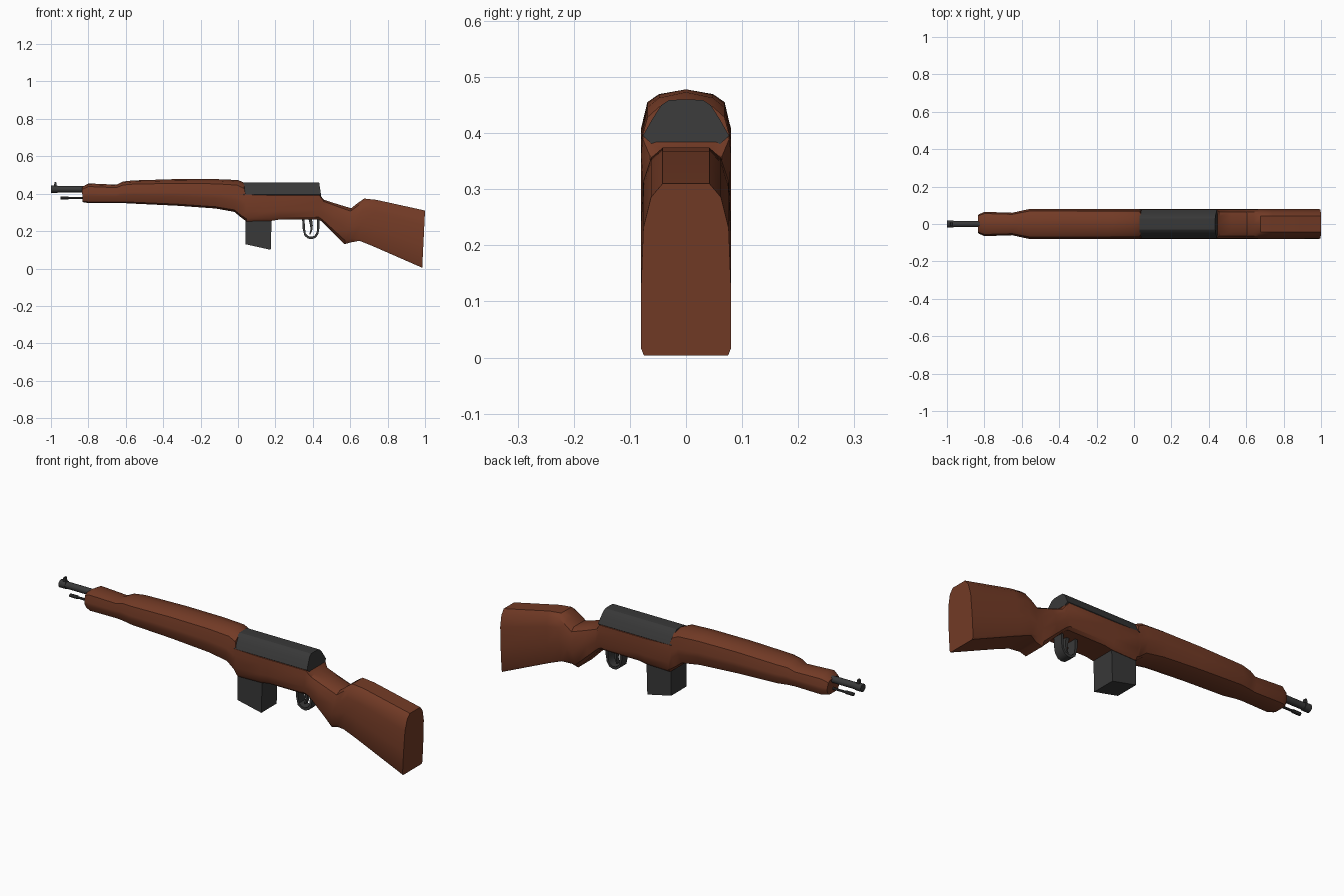
import bpy, bmesh, math
from mathutils import Vector

if "Cube" in bpy.data.objects:
    bpy.data.objects.remove(bpy.data.objects["Cube"])


def material(name, rgb):
    m = bpy.data.materials.new(name)
    m.diffuse_color = (*rgb, 1)
    m.use_nodes = True
    m.node_tree.nodes["Principled BSDF"].inputs["Base Color"].default_value = m.diffuse_color
    return m


WOOD = material("red brown wood", (0.17, 0.043, 0.019))
STEEL = material("dark steel", (0.04, 0.04, 0.04))


def finish(bm, name, mat, angle=30):
    bmesh.ops.recalc_face_normals(bm, faces=bm.faces)
    me = bpy.data.meshes.new(name)
    bm.to_mesh(me)
    bm.free()
    me.materials.append(mat)
    ob = bpy.data.objects.new(name, me)
    bpy.context.collection.objects.link(ob)
    bpy.ops.object.select_all(action='DESELECT')
    bpy.context.view_layer.objects.active = ob
    ob.select_set(True)
    bpy.ops.object.shade_smooth_by_angle(angle=math.radians(angle))
    return ob


def loft(name, rings, mat, angle=30, closed=False):
    """Skin a row of equal-length point rings and cap the ends."""
    bm = bmesh.new()
    rows = [[bm.verts.new(p) for p in r] for r in rings]
    n = len(rows[0])
    pairs = list(zip(rows, rows[1:])) + ([(rows[-1], rows[0])] if closed else [])
    for a, b in pairs:
        for i in range(n):
            j = (i + 1) % n
            bm.faces.new((a[i], a[j], b[j], b[i]))
    if not closed:
        bm.faces.new(rows[0])
        bm.faces.new(rows[-1])
    return finish(bm, name, mat, angle)


def mirrored(half):
    """Half section (top centre to bottom centre) made into a full ring."""
    return half + [(-y, z) for y, z in half[-2:0:-1]]


def cylinder(name, x0, x1, z, r, mat, sides=14):
    rings = [[(x, r * math.cos(2 * math.pi * i / sides), z + r * math.sin(2 * math.pi * i / sides))
              for i in range(sides)] for x in (x0, x1)]
    return loft(name, rings, mat, 35)


# wooden stock: normalised half sections (y, z)
FORE = [(0, 1), (.6, .94), (.86, .84), (1, .5), (1, .35), (.78, .06), (.5, 0), (0, 0)]
MID = [(0, 1), (.8, 1), (.97, .97), (1, .75), (1, .35), (.95, .1), (.8, 0), (0, 0)]
BUTT = [(0, 1), (.52, 1), (.78, .92), (.95, .74), (1, .4), (1, .04), (.94, 0), (0, 0)]
GRIP = [(0, 1), (.52, 1), (.8, .92), (.97, .7), (1, .4), (.9, .1), (.7, 0), (0, 0)]
stations = [  # x top, x bottom, z top, z bottom, half width, section
    (-.835, -.83, .435, .355, .05, FORE),
    (-.80, -.80, .455, .35, .065, FORE),
    (-.65, -.65, .448, .35, .06, FORE),
    (-.615, -.615, .465, .35, .068, FORE),
    (-.56, -.56, .471, .347, .08, FORE),
    (-.33, -.33, .478, .336, .08, FORE),
    (-.12, -.12, .478, .321, .08, FORE),
    (.0, -.02, .473, .303, .08, FORE),
    (.035, .02, .458, .27, .08, FORE),
    (.04, .045, .40, .252, .08, MID),
    (.18, .18, .395, .255, .08, MID),
    (.22, .22, .395, .262, .08, MID),
    (.435, .43, .395, .262, .08, MID),
    (.46, .45, .368, .25, .08, GRIP),
    (.52, .50, .348, .20, .08, GRIP),
    (.605, .57, .322, .13, .08, GRIP),
    (.64, .605, .350, .14, .08, GRIP),
    (.675, .65, .374, .148, .08, BUTT),
    (.74, .72, .367, .12, .08, BUTT),
    (1.0, .985, .31, .004, .08, BUTT),
]
rings = []
for xt, xb, zt, zb, w, sec in stations:
    rings.append([(xb + (xt - xb) * v, w * u, zb + (zt - zb) * v) for u, v in mirrored(sec)])
loft("stock", rings, WOOD, 35)

# receiver cover with slanted rear face
cover = mirrored([(0, .46), (.03, .459), (.044, .45), (.06, .425), (.077, .395), (.06, .38), (0, .38)])
loft("receiver_cover", [[(.03, y, z) for y, z in cover],
                        [(.434 + max(0, .46 - z) * .15, y, z) for y, z in cover]], STEEL, 30)

# box magazine with slanted floor
mag = [(.04, .27), (.18, .27), (.175, .10), (.04, .13)]
loft("magazine", [[(x, y, z) for x, z in mag] for y in (-.062, .062)], STEEL, 20)

# trigger guard: flat strap swept round a U
path = [(.343, .268), (.345, .215), (.355, .175), (.375, .16), (.395, .157), (.415, .164),
        (.43, .185), (.436, .22), (.436, .268)]
mid = Vector((.39, .225))
strap = []
for p in path:
    q = Vector(p)
    inner = q + (mid - q).normalized() * .013
    if p[1] > .26:
        inner = Vector((q.x + math.copysign(.013, mid.x - q.x), q.y))
    strap.append([(q.x, -.025, q.y), (q.x, .025, q.y), (inner.x, .025, inner.y), (inner.x, -.025, inner.y)])
loft("trigger_guard", strap, STEEL, 40)

# curved trigger
trig = [(.385, .27, .010), (.393, .23, .007), (.392, .205, .005), (.384, .182, .003)]
loft("trigger", [[(x - w, -.01, z), (x + w, -.01, z), (x + w, .01, z), (x - w, .01, z)]
                 for x, z, w in trig], STEEL, 40)

# barrel, muzzle collar, front sight
cylinder("barrel", -.99, -.80, .424, .017, STEEL)
cylinder("muzzle_collar", -1.0, -.965, .424, .02, STEEL)
sight = [(-.985, .435), (-.968, .435), (-.972, .462), (-.981, .462)]
loft("front_sight", [[(x, y, z) for x, z in sight] for y in (-.008, .008)], STEEL, 20)

# cleaning rod under the barrel
cylinder("cleaning_rod", -.94, -.80, .377, .006, STEEL, 8)
cylinder("cleaning_rod_tip", -.948, -.905, .377, .009, STEEL, 8)
